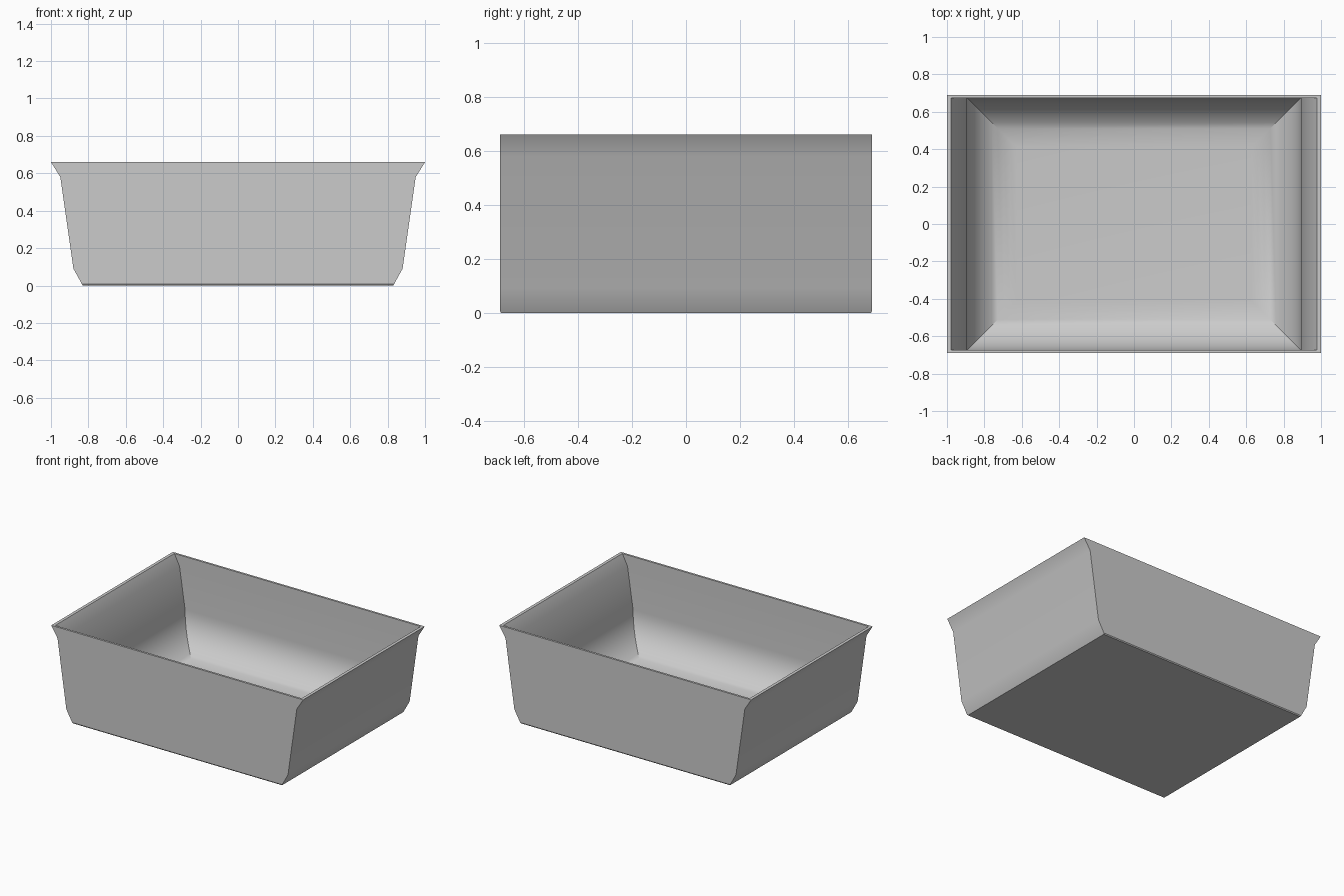
import bpy, bmesh
from math import sin, cos, radians

cube = bpy.data.objects.get("Cube")
if cube:
    bpy.data.objects.remove(cube, do_unlink=True)

# One flat grey for the whole tray
grey = bpy.data.materials.new("light_grey")
grey.use_nodes = True
colour = (0.6, 0.6, 0.6, 1)
grey.diffuse_color = colour
grey.node_tree.nodes["Principled BSDF"].inputs["Base Color"].default_value = colour

# Rectangular rings (half width, half depth, height): outside going up
rings = [(0.83, 0.685, 0), (0.834, 0.69, 0.007), (0.88, 0.69, 0.09),
         (0.95, 0.69, 0.58), (1.0, 0.69, 0.66)]
# Inside going down: rim and flare
rings += [(0.978, 0.675, 0.66), (0.937, 0.675, 0.58)]
# Rounded fillet from the walls into the floor
steps = 12
for i in range(steps + 1):
    a = radians(90) * i / steps
    rings.append((0.893 - 0.265 * (1 - cos(a)),
                  0.675 - 0.265 * (1 - cos(a)),
                  0.015 + 0.265 * (1 - sin(a))))

# Bridge the rings, then close the underside and the floor
bm = bmesh.new()
loops = [[bm.verts.new((sx * w, sy * d, z))
          for sx, sy in ((-1, -1), (1, -1), (1, 1), (-1, 1))]
         for w, d, z in rings]
for low, high in zip(loops, loops[1:]):
    for k in range(4):
        n = (k + 1) % 4
        bm.faces.new((low[k], low[n], high[n], high[k]))
bm.faces.new(loops[0][::-1])
bm.faces.new(loops[-1])
bmesh.ops.recalc_face_normals(bm, faces=bm.faces)

mesh = bpy.data.meshes.new("tray")
bm.to_mesh(mesh)
bm.free()
mesh.materials.append(grey)
tray = bpy.data.objects.new("tray", mesh)
bpy.context.collection.objects.link(tray)

# Smooth the fillets and flare, keep the corners and rim crisp
bpy.ops.object.select_all(action='DESELECT')
tray.select_set(True)
bpy.context.view_layer.objects.active = tray
bpy.ops.object.shade_smooth_by_angle(angle=radians(30))
